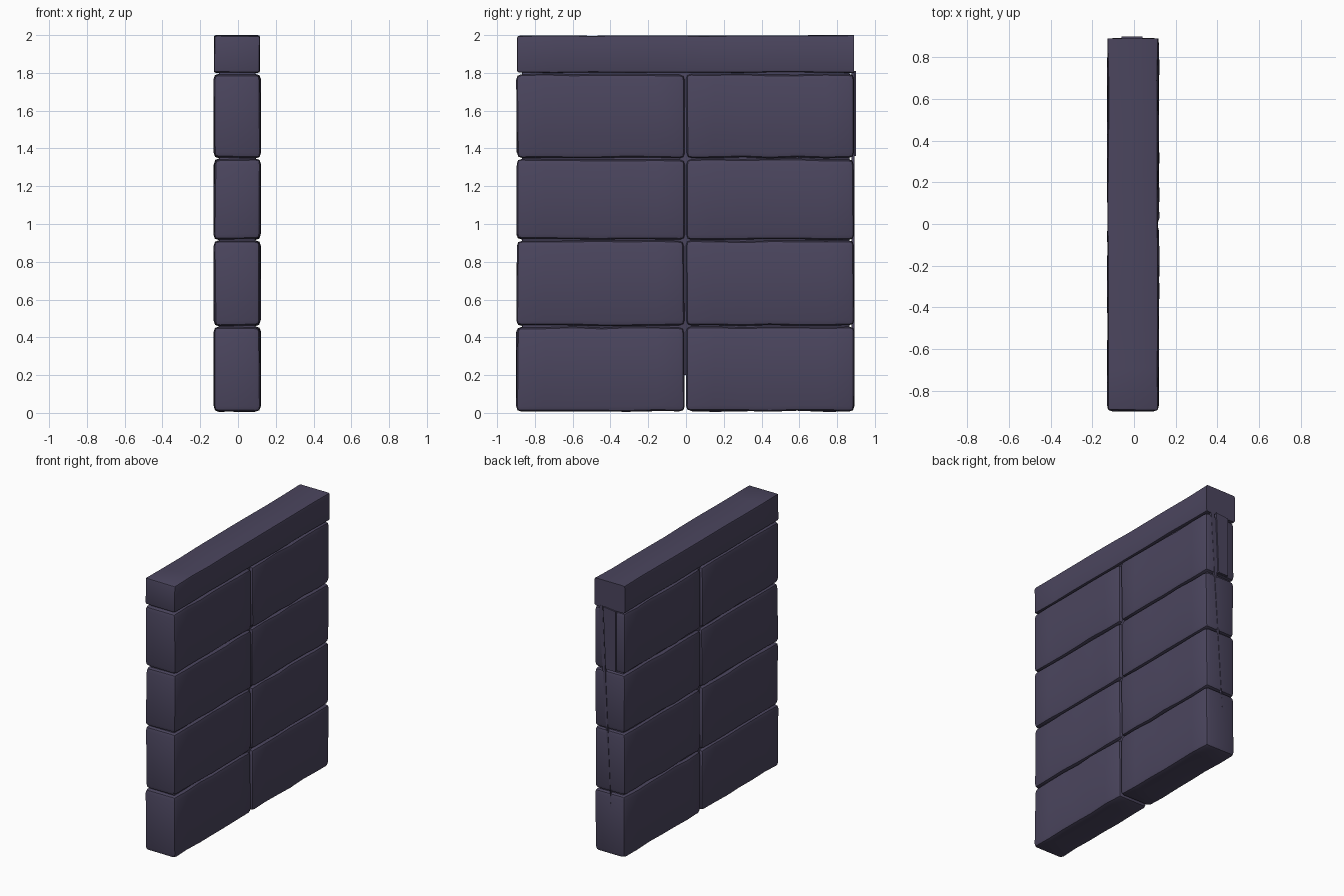
import bpy, bmesh, random
from mathutils import Vector

if "Cube" in bpy.data.objects:
    bpy.data.objects.remove(bpy.data.objects["Cube"])

random.seed(4)

stone = bpy.data.materials.new("dark violet stone")
stone.diffuse_color = (0.070, 0.060, 0.112, 1)
stone.use_nodes = True
stone.node_tree.nodes["Principled BSDF"].inputs["Base Color"].default_value = stone.diffuse_color


def finish(name, bm):
    bmesh.ops.recalc_face_normals(bm, faces=bm.faces)
    me = bpy.data.meshes.new(name)
    bm.to_mesh(me)
    bm.free()
    ob = bpy.data.objects.new(name, me)
    bpy.context.collection.objects.link(ob)
    me.materials.append(stone)
    bpy.ops.object.select_all(action='DESELECT')
    bpy.context.view_layer.objects.active = ob
    ob.select_set(True)
    return ob


def block(name, x, y, z, cuts, bevel, wobble, square_end=False):
    """Slightly uneven stone with worn edges, given as (min, max) per axis."""
    bm = bmesh.new()
    bmesh.ops.create_cube(bm, size=1)
    long_edges = [e for e in bm.edges
                  if abs(e.verts[0].co.y - e.verts[1].co.y) > 0.5]
    bmesh.ops.subdivide_edges(bm, edges=long_edges, cuts=cuts, use_grid_fill=True)
    lo, hi = Vector((x[0], y[0], z[0])), Vector((x[1], y[1], z[1]))
    for v in bm.verts:
        end = v.co.y > 0.49
        v.co = Vector([lo[i] + (v.co[i] + 0.5) * (hi[i] - lo[i]) for i in range(3)])
        if not (square_end and end):
            inward = ((lo + hi) / 2 - v.co)
            for i in range(3):
                v.co[i] += random.uniform(0, wobble) * (1 if inward[i] > 0 else -1)
    # bevel only the real outer edges
    sharp = [e for e in bm.edges if e.calc_face_angle(0) > 0.8]
    if square_end:
        sharp = [e for e in sharp if min(v.co.y for v in e.verts) < hi.y - 0.01]
    bmesh.ops.bevel(bm, geom=sharp, offset=bevel, segments=2, profile=0.55,
                    affect='EDGES', clamp_overlap=True)
    finish(name, bm)
    bpy.ops.object.shade_smooth_by_angle(angle=0.6)


# Four courses of paired blocks
rows = [(0.005, 0.458), (0.458, 0.915), (0.915, 1.347), (1.347, 1.797)]
cols = [(-0.90, -0.005), (-0.002, 0.893)]
for r, z in enumerate(rows):
    for c, y in enumerate(cols):
        block(f"wall_block_{r + 1}_{c + 1}", (-0.13, 0.122), y, z, 5, 0.028, 0.007)

# Coping stone along the top
block("coping_stone", (-0.128, 0.117), (-0.895, 0.89), (1.80, 2.0), 8, 0.012, 0.005,
      square_end=True)

# Recessed mortar core closing the joints
block("mortar_core", (-0.10, 0.092), (-0.868, 0.865), (0.2, 1.85), 1, 0.005, 0)


def shard(name, outline, y0, y1):
    """Thin flake on the rear end, outline in x and z."""
    bm = bmesh.new()
    f = bm.faces.new([bm.verts.new((x, y0, z)) for x, z in outline])
    ext = bmesh.ops.extrude_face_region(bm, geom=[f])
    for v in ext["geom"]:
        if isinstance(v, bmesh.types.BMVert):
            v.co.y = y1
    finish(name, bm)


# Flaked slivers on the rear end face
shard("rear_flake_long", [(0.08, 1.81), (0.05, 1.81), (-0.02, 0.30)], 0.875, 0.892)
shard("rear_flake_upper", [(0.04, 1.81), (-0.06, 1.80), (-0.06, 1.36), (0.02, 1.36)],
      0.88, 0.90)
